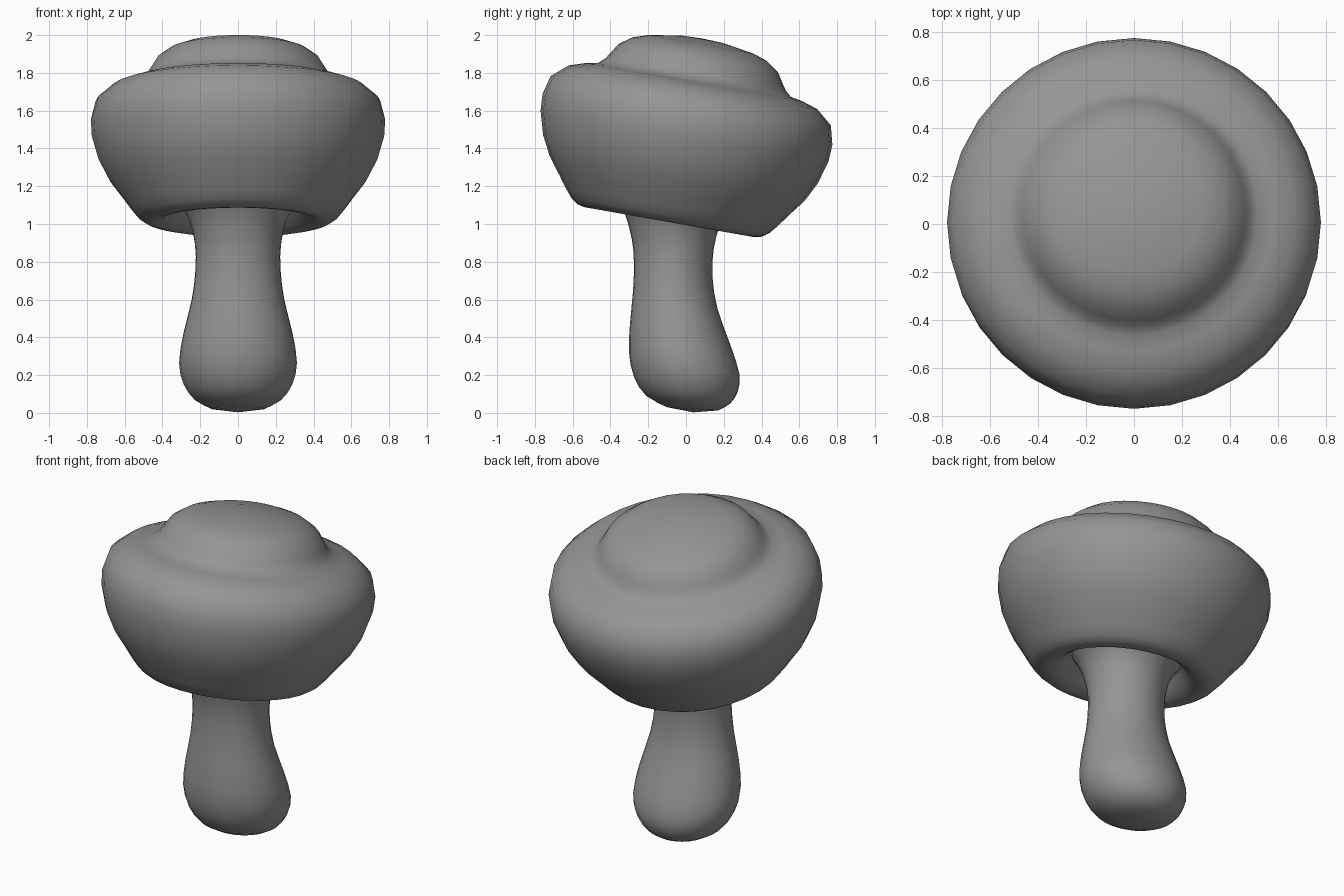
import bpy, bmesh
from math import sin, cos, pi, radians
from mathutils import Vector

if "Cube" in bpy.data.objects:
    bpy.data.objects.remove(bpy.data.objects["Cube"])

SEGS = 32
TILT = radians(10)
CAP_C = Vector((0, 0, 1.51))
SIDE = Vector((0, cos(TILT), -sin(TILT)))
UP = Vector((0, sin(TILT), cos(TILT)))

# Dark grey for the whole model
grey = bpy.data.materials.new("dark_grey")
grey.diffuse_color = (.3, .3, .3, 1)
grey.use_nodes = True
grey.node_tree.nodes["Principled BSDF"].inputs["Base Color"].default_value = grey.diffuse_color


def loft(name, rings, start=None, end=None):
    """Skin rings given as (centre, x radius, side vector), with optional pole points."""
    bm = bmesh.new()
    loops = []
    for c, rx, side in rings:
        loops.append([bm.verts.new(c + Vector((rx * cos(a), 0, 0)) + side * sin(a))
                      for a in (2 * pi * i / SEGS for i in range(SEGS))])
    for a, b in zip(loops, loops[1:]):
        for i in range(SEGS):
            j = (i + 1) % SEGS
            bm.faces.new((a[i], a[j], b[j], b[i]))
    for pole, loop, flip in ((start, loops[0], True), (end, loops[-1], False)):
        if pole is not None:
            p = bm.verts.new(pole)
            for i in range(SEGS):
                f = [loop[i], loop[(i + 1) % SEGS], p]
                bm.faces.new(f[::-1] if flip else f)
    for f in bm.faces:
        f.smooth = True
    me = bpy.data.meshes.new(name)
    bm.to_mesh(me)
    bm.free()
    me.materials.append(grey)
    ob = bpy.data.objects.new(name, me)
    bpy.context.collection.objects.link(ob)
    return ob


def smooth_rows(rows):
    """Insert a curved midpoint between neighbouring rows."""
    out = []
    for i in range(len(rows) - 1):
        a, b = rows[max(i - 1, 0)], rows[i]
        c, d = rows[i + 1], rows[min(i + 2, len(rows) - 1)]
        out += [b, [(9 * (q + r) - p - s) / 16 for p, q, r, s in zip(a, b, c, d)]]
    return out + [rows[-1]]


# Tilted cap: (radius, height along the tilted axis), underside to crown
cap_profile = [(.31, -.41), (.34, -.445), (.375, -.48), (.415, -.503), (.455, -.508),
               (.495, -.499), (.532, -.473), (.57, -.427), (.613, -.368),
               (.685, -.273), (.738, -.17), (.774, -.045), (.779, .045),
               (.753, .145), (.668, .217), (.582, .245), (.518, .257), (.485, .287),
               (.464, .318), (.428, .375), (.361, .422), (.284, .448), (.11, .476)]
loft("cap", [(CAP_C + UP * h, r, SIDE * r) for r, h in cap_profile],
     end=CAP_C + UP * .48)

# Leaning stem: left and right edge points in the side view, plus half width in x
stem_rings = [(-.10, .03, .17, .013, .14), (-.21, .09, .235, .05, .23),
              (-.275, .19, .275, .115, .288), (-.302, .32, .282, .21, .312),
              (-.296, .48, .235, .36, .289), (-.28, .65, .167, .55, .245),
              (-.276, .80, .14, .72, .225), (-.287, .92, .147, .87, .228),
              (-.325, 1.06, .18, .99, .258), (-.376, 1.16, .234, 1.052, .31)]
rings = []
for yl, zl, yr, zr, rx in smooth_rows(stem_rings):
    left, right = Vector((0, yl, zl)), Vector((0, yr, zr))
    rings.append(((left + right) / 2, rx, (right - left) / 2))
loft("stem", rings, start=Vector((0, .04, .003)))
